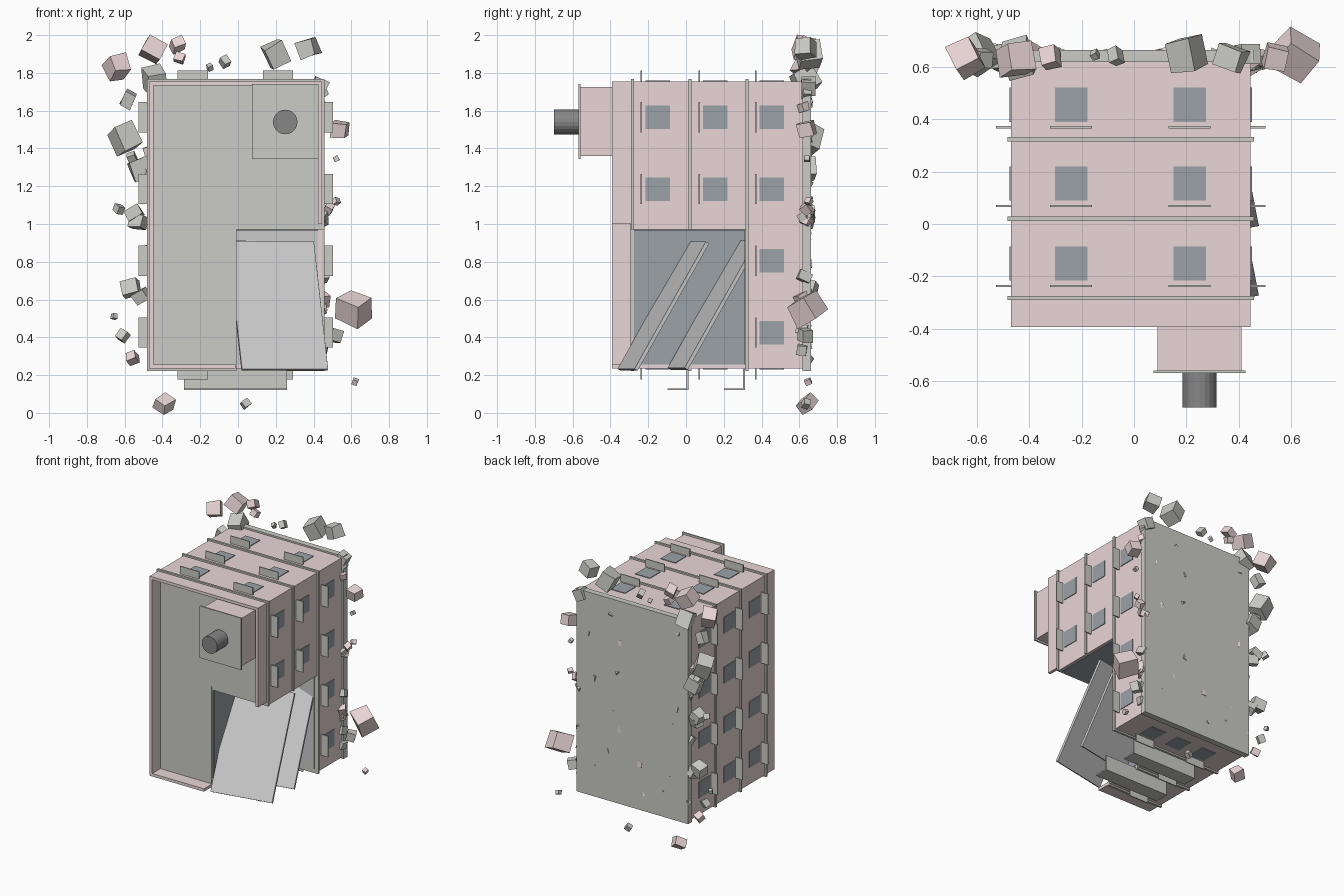
import bpy, bmesh, math, random
from mathutils import Vector, Euler

if "Cube" in bpy.data.objects:
    bpy.data.objects.remove(bpy.data.objects["Cube"])

random.seed(4)

def material(name, rgb):
    m = bpy.data.materials.new(name)
    m.diffuse_color = (*rgb, 1)
    m.use_nodes = True
    m.node_tree.nodes["Principled BSDF"].inputs["Base Color"].default_value = m.diffuse_color
    return m

PINK = material("pink_plaster", (0.82, 0.67, 0.68))
GREY = material("concrete", (0.60, 0.60, 0.57))
PALE = material("pale_concrete", (0.70, 0.69, 0.67))
DARK = material("dark_glass", (0.33, 0.36, 0.39))
BLACK = material("pipe_metal", (0.24, 0.24, 0.24))

def finish(bm, name, mat):
    bmesh.ops.recalc_face_normals(bm, faces=bm.faces)
    me = bpy.data.meshes.new(name)
    bm.to_mesh(me)
    bm.free()
    me.materials.append(mat)
    ob = bpy.data.objects.new(name, me)
    bpy.context.collection.objects.link(ob)
    return ob

def box(name, x, y, z, mat):
    """Box from (min, max) ranges."""
    bm = bmesh.new()
    bmesh.ops.create_cube(bm, size=1)
    for v in bm.verts:
        v.co = Vector([r[0] if c < 0 else r[1] for c, r in zip(v.co, (x, y, z))])
    return finish(bm, name, mat)

def prism(name, pts, y, mat):
    """Extrude an x-z outline along y."""
    bm = bmesh.new()
    f = bm.faces.new([bm.verts.new((px, y[0], pz)) for px, pz in pts])
    r = bmesh.ops.extrude_face_region(bm, geom=[f])
    for v in r["geom"]:
        if isinstance(v, bmesh.types.BMVert):
            v.co.y = y[1]
    return finish(bm, name, mat)

X0, X1, Z0, Z1 = -0.47, 0.445, 0.235, 1.755
NX, NZ = -0.012, 0.97          # broken corner

def l_shape(g=0.0, nz=NZ):
    return [(X0-g, Z0-g), (NX+g*.3, Z0-g), (NX+g*.3, nz), (X1+g, nz), (X1+g, Z1+g), (X0-g, Z1+g)]

# Building lying on its side: complete ground storey and broken upper storeys
box("ground_storey", (X0, X1), (0.315, 0.62), (Z0, Z1), PINK)
prism("upper_storeys", l_shape(), (-0.28, 0.315), PINK)
box("base_slab", (X0-.012, X1+.012), (0.618, 0.663), (Z0-.012, Z1+.012), GREY)
box("floor_band_low", (X0-.012, X1+.012), (0.315, 0.331), (Z0-.012, Z1+.012), GREY)
prism("floor_band_mid", l_shape(.012), (0.012, 0.028), GREY)
prism("floor_band_high", l_shape(.012), (-0.29, -0.274), GREY)

# Roof deck and parapet
prism("roof_deck", l_shape(-.01, 1.0), (-0.295, -0.28), GREY)
W, YP = 0.022, (-0.393, -0.28)
box("parapet_left", (X0, X0+W), YP, (Z0, Z1), PINK)
box("parapet_bottom", (X0+W, NX), YP, (Z0, Z0+W), PINK)
box("parapet_top", (X0+W, X1-W), YP, (Z1-W, Z1), PINK)
box("parapet_right", (X1-W, X1), YP, (1.0, Z1), PINK)

# Exposed rooms in the broken corner
box("exposed_wall", (NX, NX+.004), (-0.274, 0.315), (Z0+.02, NZ), DARK)
box("exposed_ceiling", (NX, X1-W), (-0.274, 0.315), (NZ-.004, NZ), DARK)
box("exposed_floor", (NX, X1-W), (0.309, 0.316), (Z0+.02, NZ), PALE)

# Roof stair house and chimney
box("stair_house", (0.09, 0.41), (-0.56, -0.29), (1.36, 1.725), PINK)
box("stair_house_cap", (0.075, 0.425), (-0.568, -0.558), (1.345, 1.74), GREY)
bm = bmesh.new()
bmesh.ops.create_cone(bm, cap_ends=True, segments=20, radius1=.065, radius2=.065, depth=.14)
pipe = finish(bm, "chimney", BLACK)
pipe.location = (0.25, -0.63, 1.54)
pipe.rotation_euler.x = math.pi / 2

# Windows with a ledge hood on each; axis 0 = side walls, axis 2 = top and bottom walls
def window(axis, wall, sign, u, y, hood=True):
    def span(a, b):
        return tuple(sorted((wall + sign*a, wall + sign*b)))
    def put(name, across, ys, out, mat):
        a, b = (u-across, u+across), span(-.01, out)
        box(name, b if axis == 0 else a, ys, a if axis == 0 else b, mat)
    put("window", .062, (y-.065, y+.065), .005, DARK)
    if hood:
        put("window_hood", .08, (y-.09, y-.082), .057, GREY)

ROWS = (-0.15, 0.155, 0.455)
for y in ROWS:
    whole = y > .4
    for z in (0.425, 0.805, 1.185, 1.565):
        window(0, X0, -1, z, y)
        if whole or z > 1:
            window(0, X1, 1, z, y)
    for x in (-0.24, 0.212):
        window(2, Z1, 1, x, y)
        if whole or x < 0:
            window(2, Z0, -1, x, y)
window(2, Z0, -1, -0.014, ROWS[2], False)

# Balconies under the entrance face
for y in (0.012, 0.312):
    box("balcony_floor", (-0.285, 0.26), (y-.01, y), (0.12, Z0), GREY)
    box("balcony_front", (-0.285, 0.26), (y-.11, y), (0.12, 0.13), GREY)

# Collapsed floor slabs
for y, z in ((-0.12, 0.565), (0.145, 0.57)):
    slab = box("fallen_slab", (-.232, .232), (-.01, .01), (-.388, .388), PALE)
    slab.location = (0.21, y, z)
    slab.rotation_euler = (-0.52, 0, 0.195)

# Rubble around the torn base
def chunk(x, y, z, s, mat):
    bm = bmesh.new()
    bmesh.ops.create_cube(bm, size=1)
    k = [random.uniform(.65, .95) for _ in range(3)]
    rot = Euler([random.uniform(-.6, .6) for _ in range(3)]).to_matrix()
    for v in bm.verts:
        p = Vector([c*s*q*random.uniform(.88, 1.1) for c, q in zip(v.co, k)])
        v.co = rot @ p + Vector((x, y, z))
    finish(bm, "rubble", mat)

PINK_BITS = [(-.64, 1.83, .14), (-.45, 1.925, .12), (-.32, 1.95, .08), (-.31, 1.88, .07),
             (-.56, .29, .06), (-.39, .05, .09), (.62, .165, .04), (.615, .55, .16),
             (.54, 1.5, .09), (.52, 1.12, .04), (.48, 1.08, .06)]
GREY_BITS = [(-.15, 1.83, .04), (-.07, 1.86, .06), (.2, 1.9, .13), (.37, 1.93, .11),
             (-.44, 1.76, .13), (-.58, 1.66, .09), (-.6, 1.45, .14), (-.56, 1.35, .06),
             (-.52, 1.29, .11), (-.63, 1.08, .06), (-.55, 1.06, .09), (-.53, 1.01, .09),
             (-.57, .66, .11), (-.51, .62, .09), (-.655, .51, .03), (-.61, .41, .06),
             (.04, .05, .05), (.51, .41, .08), (.43, 1.73, .11), (.52, 1.345, .04)]
for bits, mat in ((PINK_BITS, PINK), (GREY_BITS, GREY)):
    for x, z, s in bits:
        chunk(x, 0.64 + random.uniform(-.01, .01), z, s, mat)

# Small chips along the side edges and poking through the base
for i in range(34):
    mat = PINK if i % 3 == 0 else GREY
    if i < 16:
        x, z = random.choice((X0, X1)), random.uniform(.3, 1.7)
        y = random.uniform(.61, .645)
    else:
        x, z = random.uniform(X0+.05, X1-.05), random.uniform(.3, 1.76)
        y = 0.645
    chunk(x, y, z, random.uniform(.04, .075) if i < 16 else random.uniform(.03, .05), mat)
